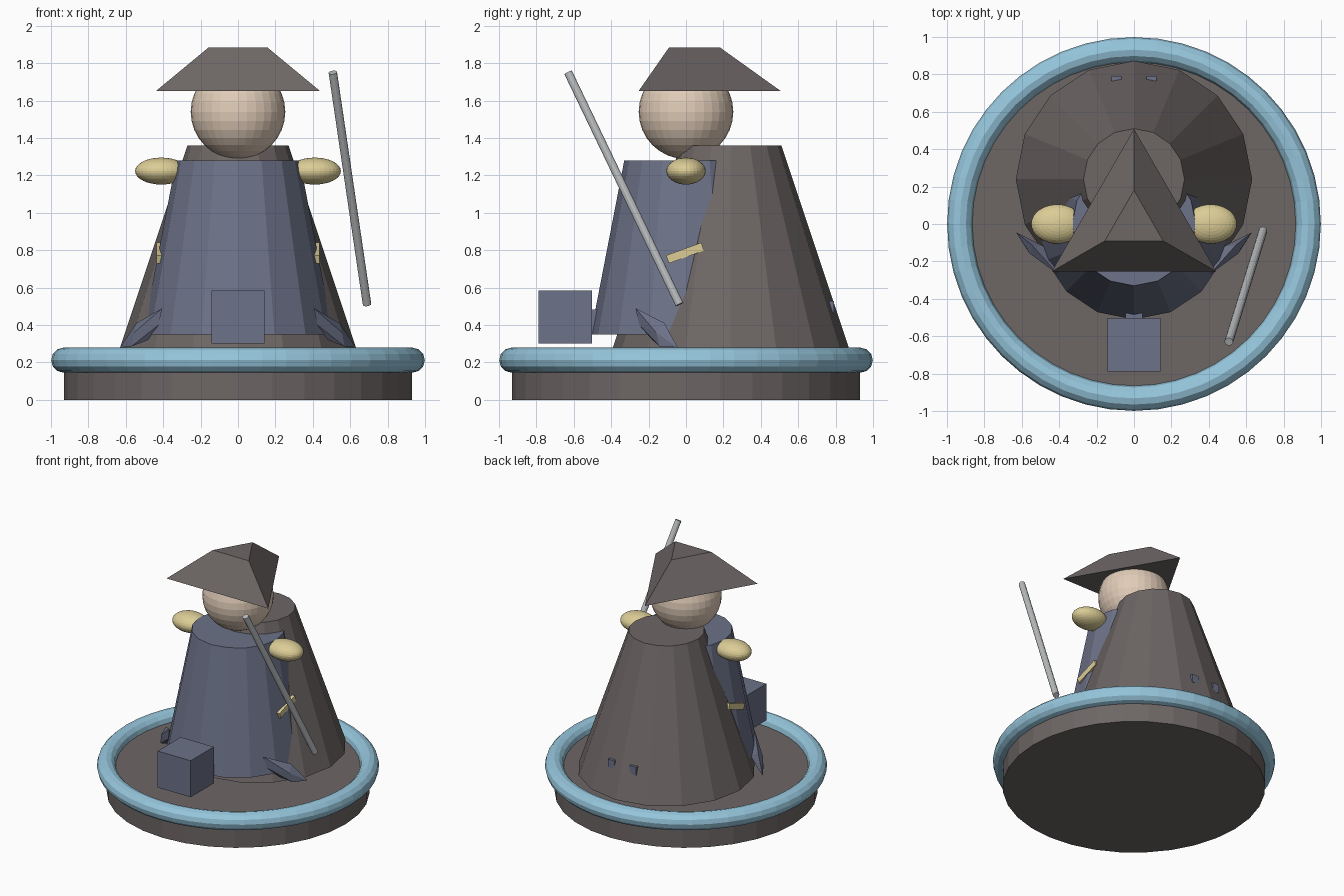
import bpy, bmesh, math
from mathutils import Vector, Matrix

if "Cube" in bpy.data.objects:
    bpy.data.objects.remove(bpy.data.objects["Cube"])


def material(name, r, g, b):
    lin = [((c / 255 + 0.055) / 1.055) ** 2.4 for c in (r, g, b)]
    m = bpy.data.materials.new(name)
    m.diffuse_color = (*lin, 1)
    m.use_nodes = True
    m.node_tree.nodes["Principled BSDF"].inputs["Base Color"].default_value = m.diffuse_color
    return m


BROWN = material("warm_grey_brown", 109, 102, 101)
BLUE = material("slate_blue", 108, 114, 136)
RING = material("light_blue", 150, 198, 220)
SKIN = material("skin", 225, 204, 184)
YELLOW = material("pale_yellow", 220, 205, 150)
GREY = material("staff_grey", 186, 189, 191)


def finish(name, bm, mat):
    bmesh.ops.recalc_face_normals(bm, faces=bm.faces[:])
    me = bpy.data.meshes.new(name)
    bm.to_mesh(me)
    bm.free()
    me.materials.append(mat)
    ob = bpy.data.objects.new(name, me)
    bpy.context.collection.objects.link(ob)
    return ob


def frustum(name, mat, sides, r0, r1, z0, z1, y=0.0):
    """Upright tapered prism with one corner pointing to +y."""
    bm = bmesh.new()
    rings = []
    for r, z in ((r0, z0), (r1, z1)):
        rings.append([bm.verts.new((r * math.sin(2 * math.pi * i / sides),
                                    y + r * math.cos(2 * math.pi * i / sides), z))
                      for i in range(sides)])
    low, high = rings
    bm.faces.new(low)
    bm.faces.new(high)
    for i in range(sides):
        j = (i + 1) % sides
        bm.faces.new((low[i], low[j], high[j], high[i]))
    return finish(name, bm, mat)


def ellipsoid(name, mat, centre, radii, u=32, v=16):
    bm = bmesh.new()
    m = Matrix.Translation(centre) @ Matrix.Diagonal((*radii, 1))
    bmesh.ops.create_uvsphere(bm, u_segments=u, v_segments=v, radius=1, matrix=m)
    return finish(name, bm, mat)


def box(name, mat, centre, size, tilt=0.0):
    bm = bmesh.new()
    m = (Matrix.Translation(centre) @ Matrix.Rotation(tilt, 4, 'X')
         @ Matrix.Diagonal((*size, 1)))
    bmesh.ops.create_cube(bm, size=1, matrix=m)
    return finish(name, bm, mat)


def hull(name, mat, points):
    bm = bmesh.new()
    for p in points:
        bm.verts.new(p)
    res = bmesh.ops.convex_hull(bm, input=bm.verts[:])
    loose = [v for v in bm.verts if not v.link_faces]
    bmesh.ops.delete(bm, geom=loose, context='VERTS')
    return finish(name, bm, mat)


# Round base with a ring around its upper edge
frustum("base", BROWN, 32, 0.93, 0.93, 0.0, 0.21)
bpy.ops.mesh.primitive_torus_add(major_segments=48, minor_segments=12, major_radius=0.932,
                                 minor_radius=0.067, location=(0, 0, 0.212))
ring = bpy.context.object
ring.name = "base_ring"
ring.data.materials.append(RING)

# Clothing
frustum("cape", BROWN, 16, 0.632, 0.27, 0.275, 1.36, y=0.24)
frustum("robe", BLUE, 16, 0.51, 0.33, 0.35, 1.28)

# Head and three-cornered hat
ellipsoid("head", SKIN, (0, 0, 1.54), (0.253, 0.253, 0.253))
frustum("hat", BROWN, 3, 0.508, 0.18, 1.65, 1.885)

# Block in front, with a small tab on the robe behind it
box("front_block", BLUE, (0, -0.645, 0.443), (0.285, 0.285, 0.285))
box("robe_tab", BLUE, (0, -0.475, 0.42), (0.09, 0.06, 0.125))

# Paired parts
for s, side in ((-1, "left"), (1, "right")):
    ellipsoid(side + "_hand", YELLOW, (s * 0.41, 0, 1.223), (0.14, 0.105, 0.072))
    box(side + "_sash_piece", YELLOW, (s * 0.41, -0.005, 0.785), (0.05, 0.2, 0.045),
        math.radians(20))
    box(side + "_cape_stud", BLUE, (s * 0.093, 0.755, 0.497), (0.055, 0.07, 0.065))
    foot = [(0.405, -0.27, 0.49), (0.543, -0.115, 0.41), (0.63, -0.045, 0.28),
            (0.425, -0.25, 0.40), (0.48, -0.18, 0.32), (0.57, -0.14, 0.285),
            (0.555, -0.16, 0.36), (0.48, -0.12, 0.36)]
    hull(side + "_foot", BLUE, [(s * x, y, z) for x, y, z in foot])

# Slanted staff
a, b = Vector((0.69, -0.035, 0.51)), Vector((0.507, -0.63, 1.75))
bm = bmesh.new()
m = Matrix.Translation((a + b) / 2) @ (b - a).to_track_quat('Z', 'Y').to_matrix().to_4x4()
bmesh.ops.create_cone(bm, cap_ends=True, segments=12, radius1=0.023, radius2=0.023,
                      depth=(b - a).length, matrix=m)
finish("staff", bm, GREY)
